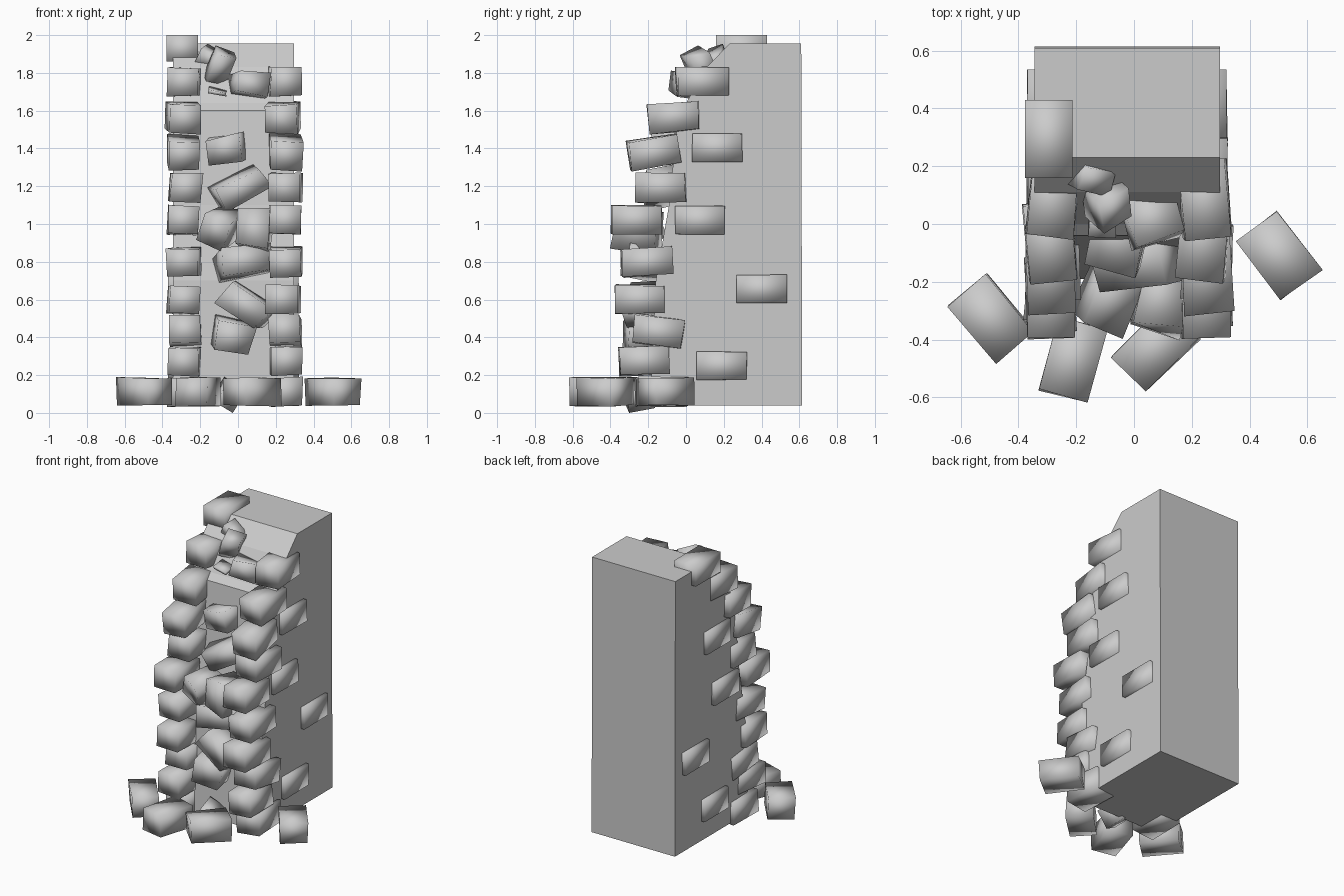
import bpy, bmesh, random
from math import radians
from mathutils import Vector, Euler

if "Cube" in bpy.data.objects:
    bpy.data.objects.remove(bpy.data.objects["Cube"])

random.seed(4)


def finish(name, bm, smooth):
    bmesh.ops.recalc_face_normals(bm, faces=bm.faces)
    me = bpy.data.meshes.new(name)
    bm.to_mesh(me)
    bm.free()
    for p in me.polygons:
        p.use_smooth = smooth
    ob = bpy.data.objects.new(name, me)
    bpy.context.collection.objects.link(ob)
    return ob


def stone(name, loc, size, rot=(0, 0, 0), jitter=0.006):
    # Smooth-shaded box with slightly uneven corners
    bm = bmesh.new()
    bmesh.ops.create_cube(bm, size=1)
    r = Euler([radians(a) for a in rot]).to_matrix()
    for v in bm.verts:
        p = Vector(a * b for a, b in zip(v.co, size))
        p += Vector(random.uniform(-jitter, jitter) for _ in range(3))
        v.co = r @ p + Vector(loc)
    return finish(name, bm, True)


# Wall core: side profile (y, z) extruded across x
profile = [(0.615, 0.04), (0.61, 1.955), (0.23, 1.955), (0.11, 1.83), (0.0, 1.64),
           (-0.04, 1.60), (-0.09, 1.1), (-0.16, 0.7), (-0.19, 0.04)]
bm = bmesh.new()
face = bm.faces.new([bm.verts.new((-0.345, y, z)) for y, z in profile])
ext = bmesh.ops.extrude_face_region(bm, geom=[face])
bmesh.ops.translate(bm, vec=(0.642, 0, 0),
                    verts=[v for v in ext["geom"] if isinstance(v, bmesh.types.BMVert)])
finish("wall_core", bm, False)

# Corner columns: (y, z, tilt) per course, repeated on both sides
courses = [(-0.13, 0.11, 0), (-0.22, 0.275, 2), (-0.145, 0.43, -8), (-0.24, 0.60, 0),
           (-0.205, 0.80, 3), (-0.265, 1.02, 0), (-0.13, 1.195, 0), (-0.17, 1.38, 9),
           (-0.06, 1.565, 5), (0.085, 1.752, 0)]
for side, x in (("left", -0.285), ("right", 0.245)):
    for i, (y, z, t) in enumerate(courses):
        stone(f"{side}_corner_stone_{i}", (x + random.uniform(-.008, .008), y, z),
              (0.165, 0.265, 0.15), (t, random.uniform(-2, 2), random.uniform(-6, 6)))
stone("top_corner_stone", (-0.295, 0.295, 1.93), (0.165, 0.27, 0.14), jitter=0.0)

# Stones set into both side faces
for i, (y, z) in enumerate([(0.19, 0.25), (0.40, 0.655), (0.075, 1.02), (0.165, 1.405)]):
    stone(f"right_inset_stone_{i}", (0.24, y, z), (0.165, 0.265, 0.15), jitter=0.003)
    stone(f"left_inset_stone_{i}", (-0.287, y, z), (0.165, 0.265, 0.15), jitter=0.003)

# Fallen stones around the foot: (x, y, yaw)
for i, (x, y, a) in enumerate([(0.502, -0.107, -53), (-0.497, -0.325, -50),
                               (-0.21, -0.47, 75), (0.075, -0.43, 45)]):
    stone(f"fallen_stone_{i}", (x, y, 0.112), (0.26, 0.17, 0.145), (0, 0, a))
stone("foot_chip", (-0.05, -0.25, 0.092), (0.11, 0.14, 0.13), (12, 30, 15), 0.0)

# Broken rubble on the front face: location, size, rotation
rubble = [
    ((-0.03, -0.22, 0.41), (0.19, 0.20, 0.15), (10, 15, 10)),
    ((0.05, -0.21, 0.57), (0.25, 0.20, 0.13), (5, 36, -8)),
    ((0.03, -0.22, 0.79), (0.26, 0.20, 0.14), (-8, -6, 10)),
    ((-0.09, -0.25, 0.98), (0.15, 0.20, 0.18), (15, 20, -15)),
    ((0.09, -0.25, 0.97), (0.17, 0.22, 0.21), (-8, 5, -10)),
    ((0.01, -0.13, 1.20), (0.27, 0.17, 0.13), (10, -25, 8)),
    ((-0.06, -0.06, 1.41), (0.18, 0.18, 0.14), (8, -9, -12)),
    ((0.055, 0.02, 1.73), (0.17, 0.17, 0.12), (-10, 8, 10)),
    ((-0.09, 0.075, 1.84), (0.11, 0.11, 0.15), (25, 12, 20)),
    ((-0.14, 0.16, 1.87), (0.13, 0.08, 0.08), (15, 25, -10)),
    ((-0.11, -0.0, 1.70), (0.10, 0.09, 0.02), (10, 12, 0)),
]
for i, (loc, size, rot) in enumerate(rubble):
    stone(f"rubble_stone_{i}", loc, size, rot, 0.018 if min(size) > 0.05 else 0.004)

# Settle the lowest chip exactly on the ground
chip = bpy.data.objects["foot_chip"].data
low = min(v.co.z for v in chip.vertices)
for v in chip.vertices:
    v.co.z -= low
